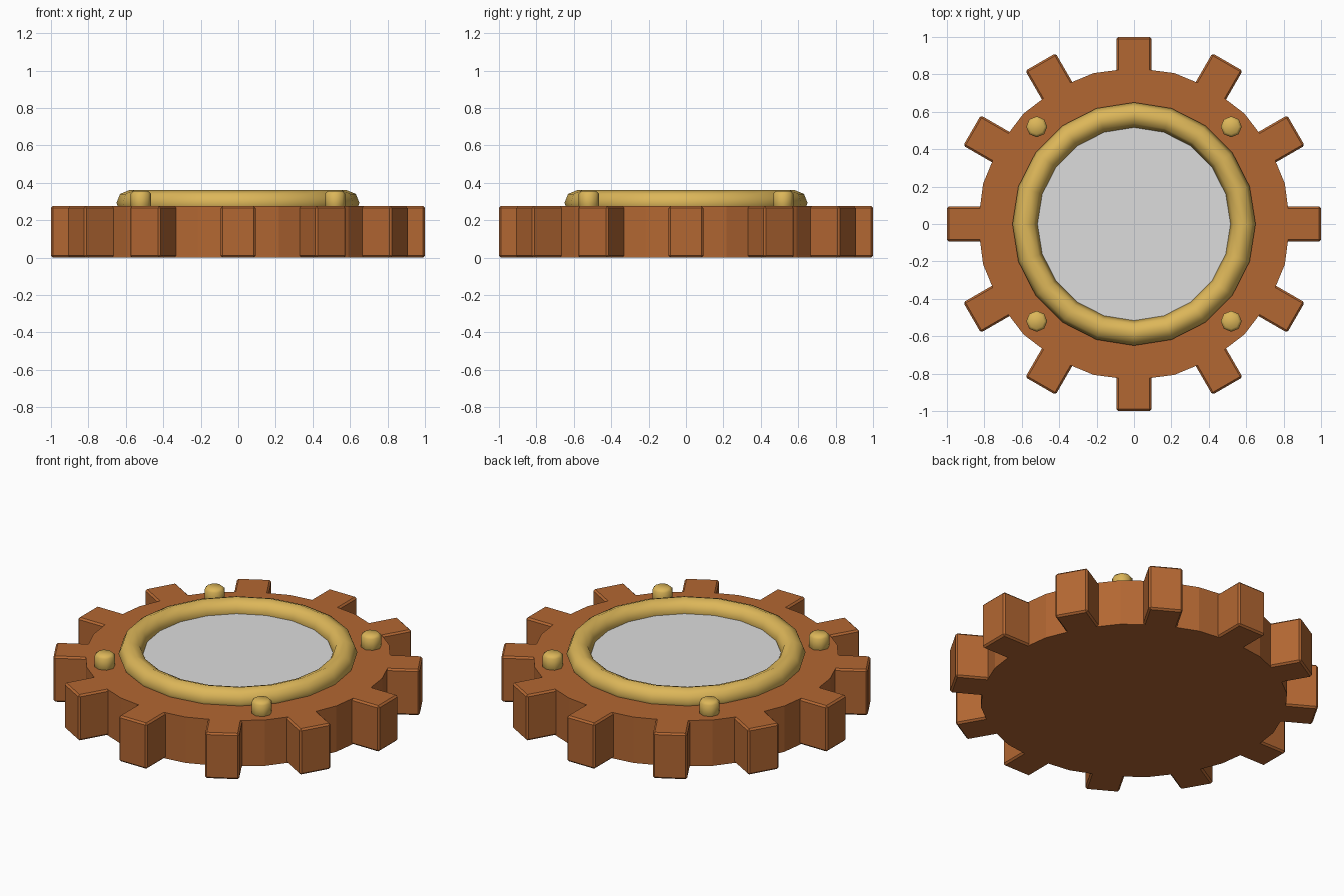
import bpy, bmesh, math
from mathutils import Matrix, Vector

if "Cube" in bpy.data.objects:
    bpy.data.objects.remove(bpy.data.objects["Cube"])


def material(name, rgb):
    m = bpy.data.materials.new(name)
    m.diffuse_color = (*rgb, 1.0)
    m.use_nodes = True
    m.node_tree.nodes["Principled BSDF"].inputs["Base Color"].default_value = m.diffuse_color
    return m


BROWN = material("copper brown", (0.45, 0.135, 0.032))
GOLD = material("brass gold", (0.72, 0.47, 0.10))
GREY = material("pale grey", (0.72, 0.72, 0.72))


def finish(obj, name, mat, bevel=0.0):
    obj.name = name
    obj.data.materials.append(mat)
    if bevel:
        mod = obj.modifiers.new("soft edges", "BEVEL")
        mod.width = bevel
        mod.segments = 1
        mod.limit_method = "ANGLE"
        mod.angle_limit = math.radians(50)
    return obj


def cylinder(name, mat, sides, radius, z0, z1, x=0.0, y=0.0, bevel=0.0):
    bpy.ops.mesh.primitive_cylinder_add(vertices=sides, radius=radius, depth=z1 - z0,
                                        location=(x, y, (z0 + z1) / 2))
    return finish(bpy.context.object, name, mat, bevel)


TOP = 0.275

# Gear disc
cylinder("gear_disc", BROWN, 24, 0.835, 0.0, TOP)

# Twelve square teeth rooted inside the disc
bm = bmesh.new()
for i in range(12):
    turn = Matrix.Rotation(i * math.tau / 12, 4, "Z")
    place = turn @ Matrix.Translation(Vector((0.88, 0, TOP / 2)))
    bmesh.ops.create_cube(bm, size=1.0, matrix=place @ Matrix.Diagonal((0.24, 0.187, TOP, 1)))
mesh = bpy.data.meshes.new("gear_teeth")
bm.to_mesh(mesh)
bm.free()
teeth = bpy.data.objects.new("gear_teeth", mesh)
bpy.context.collection.objects.link(teeth)
finish(teeth, "gear_teeth", BROWN, 0.01)

# Pale face plate inside the ring
cylinder("face_plate", GREY, 40, 0.56, 0.25, 0.288)

# Rounded ring around the plate
bpy.ops.mesh.primitive_torus_add(major_radius=0.583, minor_radius=0.067, major_segments=20,
                                 minor_segments=8, location=(0, 0, 0.293))
bpy.ops.object.shade_smooth()
finish(bpy.context.object, "face_ring", GOLD)

# Four rivets on the diagonals
for sx in (-1, 1):
    for sy in (-1, 1):
        cylinder("rivet", GOLD, 8, 0.056, 0.25, 0.355, sx * 0.52, sy * 0.52, 0.014)
        bpy.ops.object.shade_smooth()
